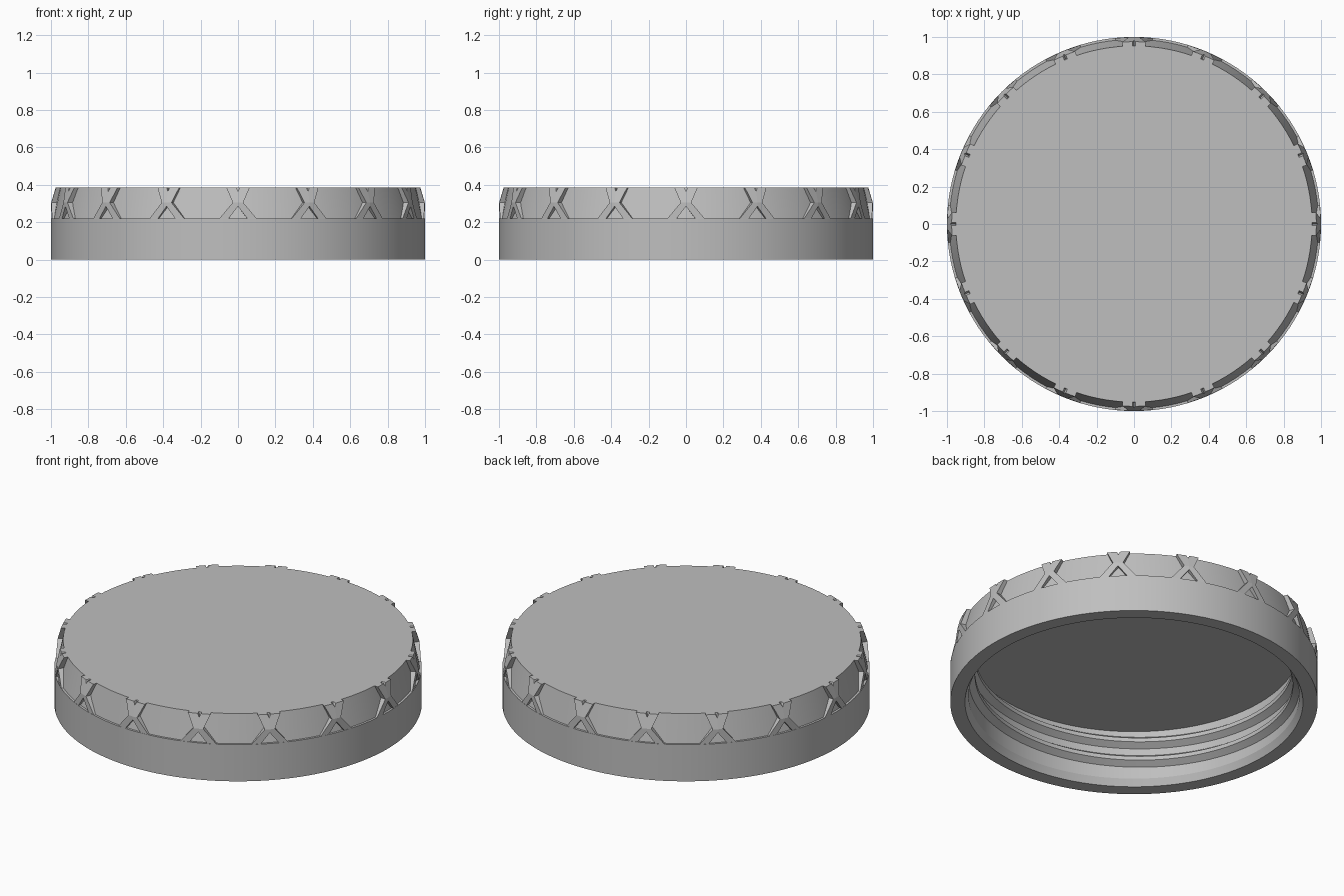
import bpy, bmesh, math
from math import sin, cos, pi

cube = bpy.data.objects.get("Cube")
if cube:
    bpy.data.objects.remove(cube, do_unlink=True)

SEGS = 128
RIBS = 16
STEP_Z, NECK_Z, TOP_Z = 0.22, 0.305, 0.385

grey = bpy.data.materials.new("plain grey")
grey.use_nodes = True
grey.diffuse_color = (0.52, 0.52, 0.52, 1)
grey.node_tree.nodes["Principled BSDF"].inputs["Base Color"].default_value = (0.52, 0.52, 0.52, 1)


def finish(bm, name, smooth=True):
    bmesh.ops.recalc_face_normals(bm, faces=bm.faces)
    mesh = bpy.data.meshes.new(name)
    bm.to_mesh(mesh)
    bm.free()
    mesh.materials.append(grey)
    ob = bpy.data.objects.new(name, mesh)
    bpy.context.collection.objects.link(ob)
    if smooth:
        bpy.ops.object.select_all(action='DESELECT')
        ob.select_set(True)
        bpy.context.view_layer.objects.active = ob
        bpy.ops.object.shade_smooth_by_angle(angle=math.radians(20))
    return ob


def polar(r, a, z):
    return (r * cos(a), r * sin(a), z)


# Lid shell: turned profile with a tapered shoulder and hollow underside
profile = [(0.92, 0), (1, 0), (1, STEP_Z), (0.987, STEP_Z), (0.952, TOP_Z)]
inside = [(0.90, 0.335), (0.90, 0.04)]
bm = bmesh.new()
rings = [[bm.verts.new(polar(r, 2 * pi * i / SEGS, z)) for i in range(SEGS)]
         for r, z in profile + inside]
for k, ring in enumerate(rings):
    if k == len(profile) - 1:
        continue
    nxt = rings[(k + 1) % len(rings)]
    for i in range(SEGS):
        j = (i + 1) % SEGS
        bm.faces.new((ring[i], ring[j], nxt[j], nxt[i]))
bm.faces.new(rings[len(profile) - 1])
bm.faces.new(rings[len(profile)])
finish(bm, "lid_shell")


# Crossed grip ribs around the shoulder
def rib_radius(z):
    return 0.999 if z <= NECK_Z else 0.999 - 0.024 * (z - NECK_Z) / (TOP_Z - NECK_Z)


def shoulder_radius(z):
    return 0.987 - 0.035 * (z - STEP_Z) / (TOP_Z - STEP_Z)


lower = [(0.05, STEP_Z), (0.10, STEP_Z), (0.028, NECK_Z), (0, NECK_Z), (0, 0.285)]
upper = [(0, NECK_Z), (0.028, NECK_Z), (0.064, TOP_Z), (0.009, TOP_Z), (0, 0.365)]
bm = bmesh.new()
for n in range(RIBS):
    mid = 2 * pi * n / RIBS
    faces = []
    for side in (1, -1):
        for outline in (lower, upper):
            pts = [bm.verts.new(polar(rib_radius(z), mid + side * u, z)) for u, z in outline]
            faces.append(bm.faces.new(pts[::side]))
    verts = list({v for f in faces for v in f.verts})
    bmesh.ops.remove_doubles(bm, verts=verts, dist=0.0005)
    faces = [f for f in faces if f.is_valid]
    ext = bmesh.ops.extrude_face_region(bm, geom=faces, use_keep_orig=True)
    for v in ext["geom"]:
        if isinstance(v, bmesh.types.BMVert):
            s = (shoulder_radius(v.co.z) - 0.006) / math.hypot(v.co.x, v.co.y)
            v.co.x *= s
            v.co.y *= s
finish(bm, "grip_ribs", smooth=False)

# Screw thread on the inner wall
TURNS, PITCH, START = 2, 0.115, 0.075
section = [(0.905, -0.04), (0.865, -0.012), (0.865, 0.012), (0.905, 0.04)]
bm = bmesh.new()
steps = TURNS * SEGS
previous = None
for i in range(steps + 1):
    a = 2 * pi * i / SEGS
    fade = min(1, i / 10, (steps - i) / 10)
    ring = [bm.verts.new(polar(0.905 - (0.905 - r) * fade, a, START + PITCH * a / (2 * pi) + dz))
            for r, dz in section]
    if previous:
        for k in range(4):
            m = (k + 1) % 4
            bm.faces.new((previous[k], previous[m], ring[m], ring[k]))
    previous = ring
finish(bm, "screw_thread")
